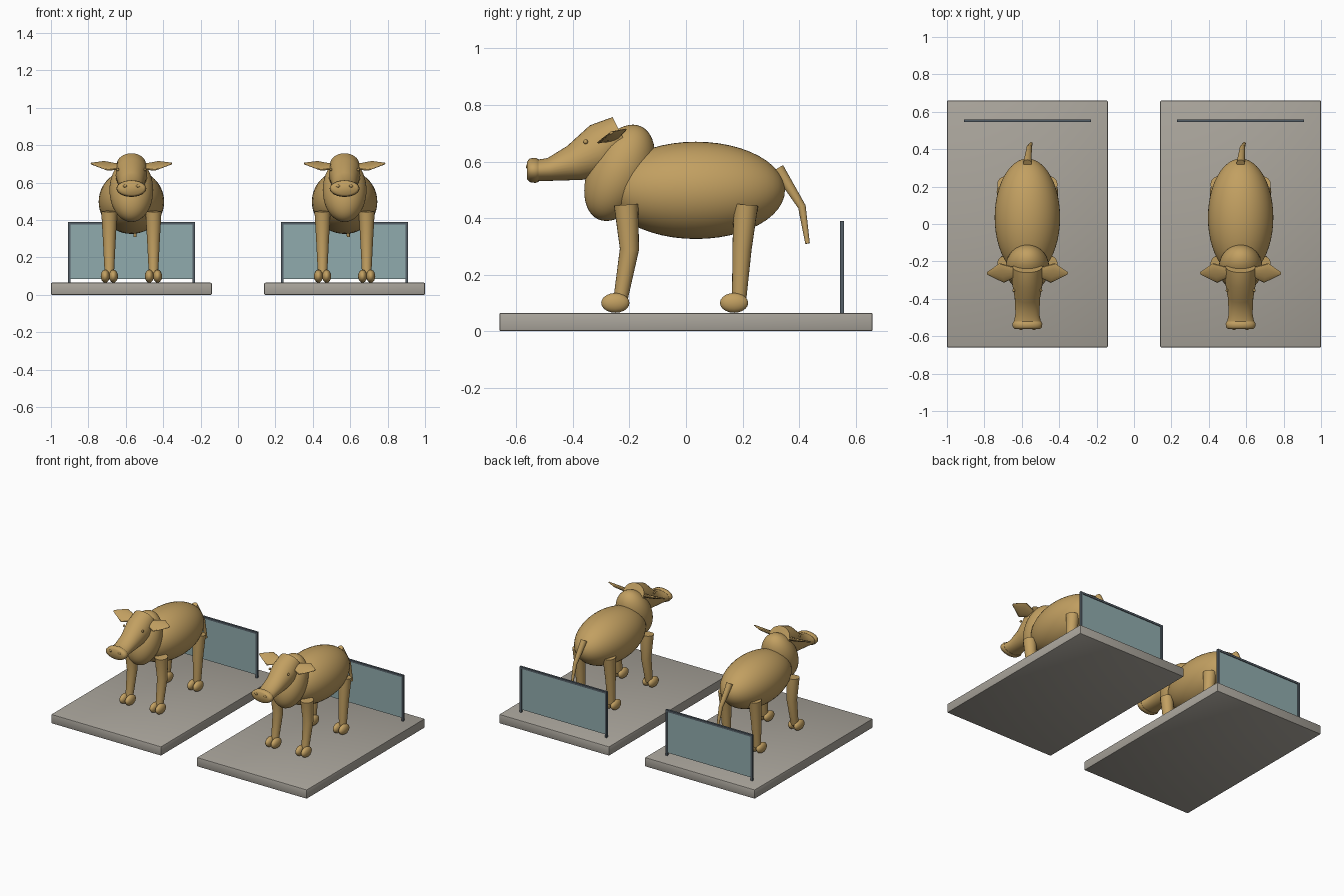
import bpy, bmesh, math
from mathutils import Vector, Matrix

old = bpy.data.objects.get("Cube")
if old:
    bpy.data.objects.remove(old)


def material(name, rgb):
    m = bpy.data.materials.new(name)
    m.use_nodes = True
    m.diffuse_color = (*rgb, 1)
    m.node_tree.nodes["Principled BSDF"].inputs["Base Color"].default_value = (*rgb, 1)
    return m


TAN = material("tan hide", (0.54, 0.35, 0.12))
STONE = material("grey stone", (0.40, 0.375, 0.33))
GLASS = material("blue green panel", (0.28, 0.41, 0.42))
METAL = material("dark metal", (0.09, 0.115, 0.14))


def finish(name, bm, mat, cx, angle=40):
    """Turn a bmesh into a shaded object standing on the pen at cx."""
    bmesh.ops.recalc_face_normals(bm, faces=bm.faces)
    mesh = bpy.data.meshes.new(name)
    bm.to_mesh(mesh)
    bm.free()
    mesh.materials.append(mat)
    ob = bpy.data.objects.new(name, mesh)
    ob.location.x = cx
    bpy.context.collection.objects.link(ob)
    bpy.ops.object.select_all(action="DESELECT")
    ob.select_set(True)
    bpy.context.view_layer.objects.active = ob
    bpy.ops.object.shade_smooth_by_angle(angle=math.radians(angle))
    return ob


def box(name, centre, size, mat, cx, bevel=0):
    bm = bmesh.new()
    bmesh.ops.create_cube(bm, size=1, matrix=Matrix.Translation(centre) @ Matrix.Diagonal((*size, 1)))
    if bevel:
        bmesh.ops.bevel(bm, geom=bm.edges[:], offset=bevel, segments=2, affect="EDGES", profile=0.5)
    finish(name, bm, mat, cx, 30)


def ellipsoid(name, centre, radii, mat, cx, tilt=0, seg=48):
    bm = bmesh.new()
    mtx = Matrix.Translation(centre) @ Matrix.Rotation(math.radians(tilt), 4, "X") @ Matrix.Diagonal((*radii, 1))
    # poles run along the model's length
    mtx = mtx @ Matrix.Rotation(math.pi / 2, 4, "X")
    bmesh.ops.create_uvsphere(bm, u_segments=seg, v_segments=seg // 2, radius=1, matrix=mtx)
    finish(name, bm, mat, cx, 60)


def loft(name, rings, mat, cx, sides=24, angle=40):
    """Skin elliptical rings given as (centre, half-width vector, half-height vector)."""
    bm = bmesh.new()
    loops = []
    for c, u, v in rings:
        loops.append([bm.verts.new(Vector(c) + Vector(u) * math.cos(math.tau * i / sides)
                                   + Vector(v) * math.sin(math.tau * i / sides)) for i in range(sides)])
    for a, b in zip(loops, loops[1:]):
        for i in range(sides):
            j = (i + 1) % sides
            bm.faces.new((a[i], a[j], b[j], b[i]))
    bm.faces.new(loops[0])
    bm.faces.new(loops[-1])
    finish(name, bm, mat, cx, angle)


def limb(name, path, radii, mat, cx):
    """Tapered round tube along a path, with flat ends."""
    pts = [Vector(p) for p in path]
    rings = []
    for i, (p, r) in enumerate(zip(pts, radii)):
        d = (pts[min(i + 1, len(pts) - 1)] - pts[max(i - 1, 0)]).normalized()
        u = (Vector((1, 0, 0)) - d * d.x).normalized()
        rings.append((p, u * r, d.cross(u) * r))
    loft(name, rings, mat, cx, 20)


def head_ring(top, bottom, half_width):
    """Ring whose top and bottom points are given as (y, z)."""
    t, b = Vector((0, *top)), Vector((0, *bottom))
    return (t + b) / 2, (half_width, 0, 0), (t - b) / 2


def build_pen(tag, cx):
    # slab and rear screen
    box(f"slab_{tag}", (0, 0, 0.0325), (0.86, 1.32, 0.065), STONE, cx, 0.006)
    box(f"screen_panel_{tag}", (0, 0.552, 0.23), (0.66, 0.005, 0.29), GLASS, cx)
    box(f"screen_rail_{tag}", (0, 0.552, 0.382), (0.68, 0.014, 0.014), METAL, cx)
    for side, s in (("left", 1), ("right", -1)):
        box(f"screen_post_{side}_{tag}", (s * 0.333, 0.552, 0.227), (0.014, 0.014, 0.324), METAL, cx)


def build_animal(tag, cx):
    # trunk and neck
    ellipsoid(f"body", (0, 0.035, 0.498), (0.175, 0.315, 0.172), TAN, cx)
    ellipsoid(f"neck", (0, -0.235, 0.56), (0.117, 0.109, 0.181), TAN, cx, tilt=-25)

    # head and snout
    loft(f"head_{tag}", [
        head_ring((-0.26, 0.757), (-0.20, 0.64), 0.078),
        head_ring((-0.34, 0.728), (-0.27, 0.55), 0.084),
        head_ring((-0.42, 0.655), (-0.37, 0.535), 0.068),
        head_ring((-0.49, 0.612), (-0.47, 0.532), 0.064),
        head_ring((-0.53, 0.606), (-0.525, 0.53), 0.073)], TAN, cx, 32, 50)
    loft(f"snout_{tag}", [
        head_ring((-0.522, 0.608), (-0.522, 0.528), 0.074),
        head_ring((-0.532, 0.613), (-0.532, 0.524), 0.080),
        head_ring((-0.552, 0.611), (-0.552, 0.527), 0.078),
        head_ring((-0.562, 0.600), (-0.562, 0.537), 0.066)], TAN, cx, 32, 50)

    # tail
    limb(f"tail_{tag}", [(0, 0.325, 0.575), (0.01, 0.41, 0.44), (0.02, 0.43, 0.31)],
         (0.022, 0.014, 0.008), TAN, cx)

    for side, s in (("left", 1), ("right", -1)):
        # face details
        ellipsoid(f"eye_{side}_{tag}", (s * 0.073, -0.355, 0.67), (0.007, 0.008, 0.008), TAN, cx, seg=16)
        ellipsoid(f"nostril_{side}_{tag}", (s * 0.035, -0.562, 0.582), (0.011, 0.004, 0.007), TAN, cx, seg=16)

        # leaf-shaped ear
        across = Vector((s * 0.18, 0.89, 0.42))
        thick = Vector((s * -0.1, -0.40, 0.9))
        loft(f"ear_{side}_{tag}", [
            ((s * x, y, z), across * w, thick * t) for x, y, z, w, t in (
                (0.05, -0.255, 0.685, 0.022, 0.014),
                (0.136, -0.262, 0.690, 0.059, 0.009),
                (0.216, -0.264, 0.702, 0.007, 0.004))], TAN, cx, 16, 25)

        # legs with split hooves
        for end, path, hoof_y in (
                ("front", ((-0.212, 0.447), (-0.200, 0.29), (-0.232, 0.11)), -0.25),
                ("rear", ((0.212, 0.447), (0.198, 0.29), (0.188, 0.11)), 0.17)):
            x = s * 0.118
            limb(f"{end}_leg_{side}_{tag}", [(x, y, z) for y, z in path], (0.043, 0.034, 0.025), TAN, cx)
            for toe, k in (("outer", s), ("inner", -s)):
                ellipsoid(f"{end}_hoof_{toe}_{side}_{tag}", (x + k * 0.022, hoof_y, 0.1),
                          (0.024, 0.05, 0.035), TAN, cx, seg=20)


for tag, cx in (("a", -0.57), ("b", 0.57)):
    build_pen(tag, cx)
    build_animal(tag, cx)
